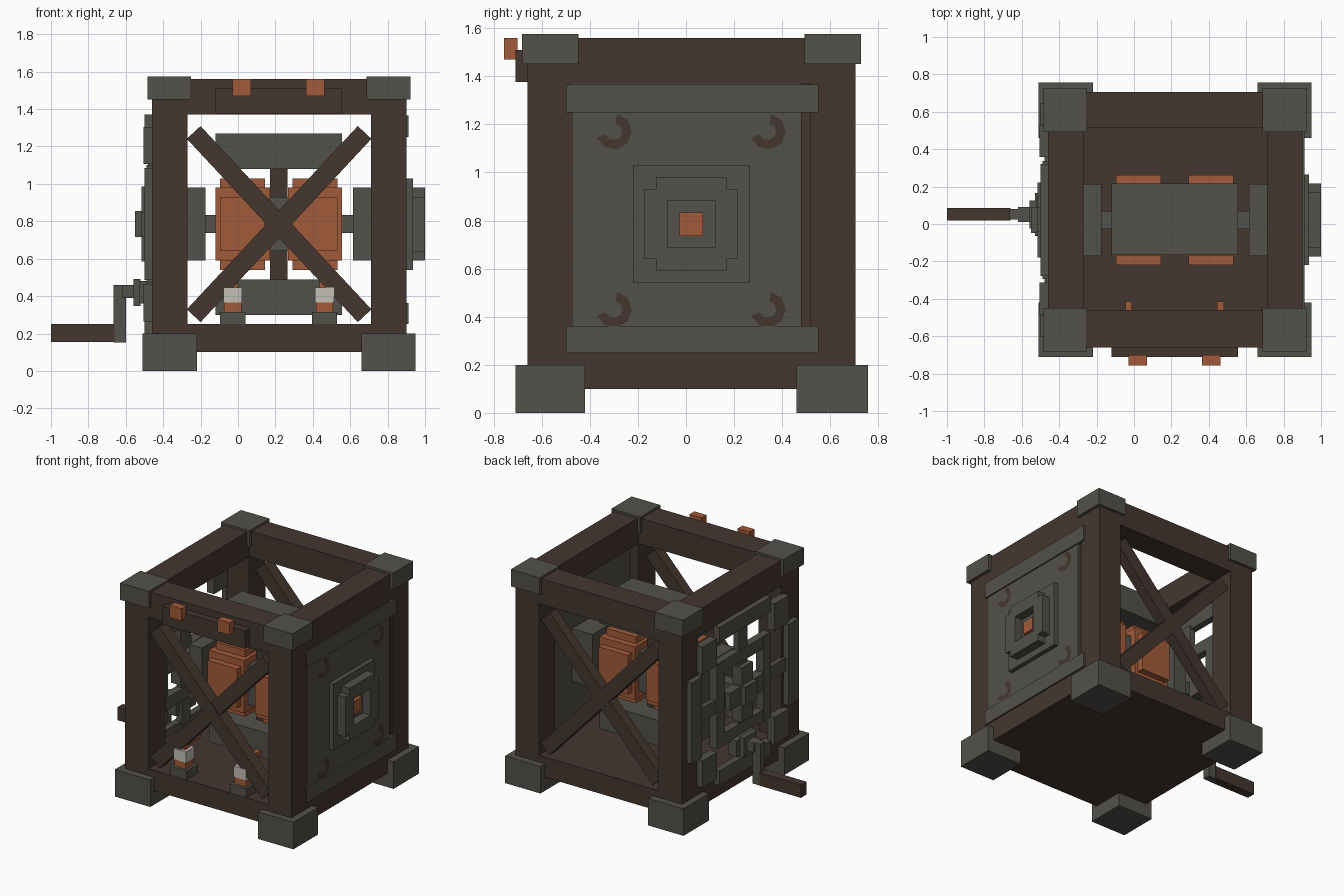
import bpy, math
from mathutils import Matrix

if "Cube" in bpy.data.objects:
    bpy.data.objects.remove(bpy.data.objects["Cube"])


def mat(name, col):
    m = bpy.data.materials.new(name)
    m.diffuse_color = (*col, 1)
    m.use_nodes = True
    m.node_tree.nodes["Principled BSDF"].inputs["Base Color"].default_value = m.diffuse_color
    return m


WOOD = mat("dark wood", (0.058, 0.037, 0.028))
IRON = mat("grey iron", (0.086, 0.082, 0.069))
COPPER = mat("copper", (0.36, 0.105, 0.042))
CERAMIC = mat("pale ceramic", (0.55, 0.53, 0.48))

CX, CY, CZ = 0.22, 0.022, 0.785   # middle of the frame and axle height


def mesh(name, verts, faces, m):
    me = bpy.data.meshes.new(name)
    me.from_pydata(verts, [], faces)
    me.materials.append(m)
    o = bpy.data.objects.new(name, me)
    bpy.context.collection.objects.link(o)
    return o


def box(name, xr, yr, zr, m):
    v = [(x, y, z) for x in xr for y in yr for z in zr]
    f = [(0, 1, 3, 2), (4, 6, 7, 5), (0, 4, 5, 1), (2, 3, 7, 6), (0, 2, 6, 4), (1, 5, 7, 3)]
    return mesh(name, v, f, m)


def side_box(name, xr, yc, zc, w, h, m):
    """Box given by its x range and its centre and size in the y-z plane."""
    return box(name, xr, (yc - w / 2, yc + w / 2), (zc - h / 2, zc + h / 2), m)


# --- timber frame ---
box("floor", (-0.46, 0.90), (-0.66, 0.705), (0.10, 0.25), WOOD)
for x in ((-0.46, -0.27), (0.71, 0.90)):
    for y in ((-0.66, -0.46), (0.515, 0.705)):
        box("post", x, y, (0.25, 1.56), WOOD)
    box("top_side_beam", x, (-0.46, 0.515), (1.37, 1.56), WOOD)
for y in ((-0.66, -0.46), (0.515, 0.705)):
    box("top_cross_beam", (-0.27, 0.71), y, (1.37, 1.56), WOOD)

# --- iron feet and corner caps ---
for x in ((-0.51, -0.22), (0.66, 0.95)):
    for y in ((-0.71, -0.42), (0.46, 0.757)):
        box("foot", x, y, (0, 0.20), IRON)
for x in ((-0.485, -0.25), (0.688, 0.923)):
    for y in ((-0.683, -0.448), (0.492, 0.727)):
        box("corner_cap", x, y, (1.45, 1.575), IRON)

# --- crossed braces, front and back ---
for y in (-0.59, 0.635):
    for s, d in ((1, 0.0), (-1, 0.006)):
        b = box("brace", (-0.67, 0.67), (-0.045 + d, 0.045 - d), (-0.05, 0.05), WOOD)
        b.data.transform(Matrix.Translation((CX, y, 0.785)) @ Matrix.Rotation(s * math.radians(47), 4, 'Y'))

# --- front header plate with copper contacts, and insulators below ---
box("header_plate", (-0.12, 0.555), (-0.71, -0.65), (1.375, 1.51), WOOD)
for x in (0.02, 0.413):
    box("header_contact", (x - 0.049, x + 0.049), (-0.757, -0.70), (1.47, 1.56), COPPER)
for x in (-0.028, 0.463):
    for name, w, z, m in (("insulator_base", 0.135, (0.25, 0.315), IRON),
                          ("insulator_core", 0.092, (0.315, 0.365), COPPER),
                          ("insulator_ring", 0.10, (0.365, 0.445), CERAMIC),
                          ("insulator_tip", 0.055, (0.445, 0.505), COPPER)):
        box(name, (x - w / 2, x + w / 2), (-0.59 - w / 2, -0.59 + w / 2), z, m)
    box("insulator_arm", (x - 0.018, x + 0.018), (-0.57, -0.415), (0.46, 0.495), COPPER)

# --- right wall: panel, bands, bolts ---
box("panel_backing", (0.80, 0.885), (-0.465, 0.52), (0.24, 1.38), WOOD)
box("right_panel", (0.78, 0.902), (-0.47, 0.48), (0.25, 1.37), IRON)
for z in ((0.25, 0.362), (1.25, 1.365)):
    box("panel_band", (0.85, 0.912), (-0.50, 0.55), z, IRON)
for y in (-0.30, 0.34):
    for z in (0.43, 1.17):
        # open ring plate with its gap at the upper left
        pts = []
        for i in range(7):
            a = math.radians(-160 + 40 * i)
            pts += [(y + r * math.cos(a), z + r * math.sin(a)) for r in (0.035, 0.075)]
        mesh("bolt_ring", [(0.907, p, q) for p, q in pts],
             [(2 * i, 2 * i + 1, 2 * i + 3, 2 * i + 2) for i in range(6)], WOOD)

# --- stepped bearing housing on the right wall ---
side_box("housing_plate", (0.88, 0.935), CY, CZ, 0.485, 0.49, IRON)
for s in (-1, 1):
    side_box("housing_side", (0.93, 1.0), CY + s * 0.1225, CZ, 0.049, 0.39, IRON)
    side_box("housing_bar", (0.93, 1.0), CY, CZ + s * 0.1225, 0.196, 0.049, IRON)
    side_box("housing_edge", (0.93, 1.0), CY + s * 0.171, CZ, 0.048, 0.292, IRON)
    side_box("housing_rail", (0.93, 1.0), CY, CZ + s * 0.171, 0.294, 0.048, IRON)
side_box("housing_core", (0.93, 0.965), CY, CZ, 0.097, 0.097, COPPER)

# --- axle and inner bearings ---
side_box("axle", (-0.50, 0.93), CY, CZ, 0.095, 0.095, IRON)
side_box("left_bearing", (-0.28, -0.175), CY, CZ, 0.385, 0.39, IRON)
side_box("right_bearing", (0.615, 0.80), CY, CZ, 0.385, 0.39, IRON)

# --- rotor: iron poles, spindle and two copper coils ---
for z in ((0.30, 0.49), (1.08, 1.27)):
    box("rotor_pole", (-0.12, 0.555), (-0.165, 0.217), z, IRON)
side_box("rotor_spindle", (0.17, 0.265), CY, CZ, 0.10, 0.60, WOOD)
side_box("rotor_core", (0.168, 0.267), CY, CZ, 0.30, 0.29, IRON)
for c in (0.025, 0.412):
    side_box("coil", (c - 0.145, c + 0.145), CY, CZ, 0.385, 0.39, COPPER)
    side_box("coil_face", (c - 0.12, c + 0.12), CY, CZ, 0.48, 0.29, COPPER)
    side_box("coil_crown", (c - 0.12, c + 0.12), CY, CZ, 0.29, 0.49, COPPER)

# --- blocky gear on the left side ---
GZ = 0.785
for s in (-1, 1):
    side_box("gear_side_rim", (-0.50, -0.45), CY + s * 0.565, GZ, 0.12, 0.60, IRON)
    side_box("gear_end_rim", (-0.50, -0.45), CY, GZ + s * 0.53, 0.60, 0.11, IRON)
    side_box("gear_inner_side", (-0.49, -0.43), CY + s * 0.27, GZ, 0.09, 0.62, IRON)
    side_box("gear_inner_end", (-0.488, -0.432), CY, GZ + s * 0.27, 0.62, 0.09, IRON)
    for t in (-1, 1):
        side_box("gear_tooth", (-0.505, -0.445), CY + s * 0.42, GZ + t * 0.42, 0.17, 0.20, IRON)
side_box("gear_spoke_tall", (-0.482, -0.438), CY, GZ, 0.10, 1.0, IRON)
side_box("gear_spoke_wide", (-0.478, -0.442), CY, GZ, 1.06, 0.10, IRON)
side_box("gear_hub_tall", (-0.517, -0.44), CY, GZ, 0.13, 0.40, IRON)
side_box("gear_hub_wide", (-0.515, -0.442), CY, GZ, 0.40, 0.13, IRON)
side_box("gear_hub_cap", (-0.55, -0.45), CY, GZ, 0.14, 0.14, IRON)

# --- crank with wooden handle ---
side_box("crank_pinion", (-0.56, -0.52), 0.05, 0.42, 0.15, 0.145, IRON)
side_box("crank_gear", (-0.53, -0.46), 0.05, 0.42, 0.23, 0.12, IRON)
side_box("crank_shaft", (-0.62, -0.45), 0.05, 0.425, 0.08, 0.07, IRON)
box("crank_arm", (-0.665, -0.60), (0.025, 0.08), (0.153, 0.46), IRON)
box("crank_handle", (-1.0, -0.66), (0.02, 0.085), (0.155, 0.25), WOOD)
